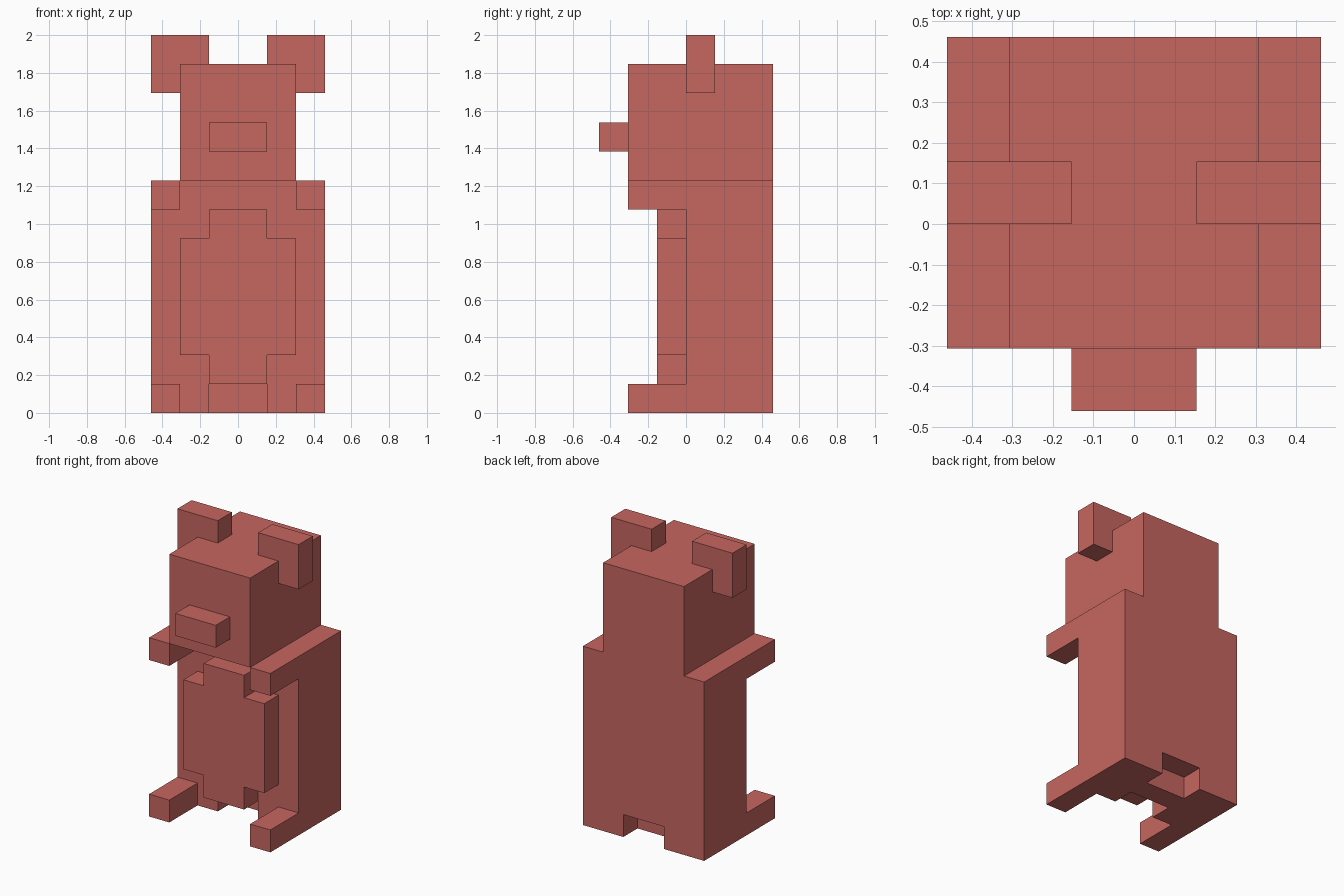
import bpy
import bmesh

if "Cube" in bpy.data.objects:
    bpy.data.objects.remove(bpy.data.objects["Cube"], do_unlink=True)

U = 2 / 13  # block size: the figure is 13 blocks tall

red = bpy.data.materials.new("soft red")
red.use_nodes = True
colour = (0.565, 0.133, 0.115, 1)
red.diffuse_color = colour
red.node_tree.nodes["Principled BSDF"].inputs["Base Color"].default_value = colour


def finish(name, bm):
    bmesh.ops.recalc_face_normals(bm, faces=bm.faces)
    mesh = bpy.data.meshes.new(name)
    bm.to_mesh(mesh)
    bm.free()
    mesh.materials.append(red)
    obj = bpy.data.objects.new(name, mesh)
    bpy.context.collection.objects.link(obj)
    return obj


def box(name, x, y, z):
    """Box spanning the given ranges, in blocks."""
    bm = bmesh.new()
    bmesh.ops.create_cube(bm, size=1)
    for v in bm.verts:
        v.co = [r[c > 0] * U for c, r in zip(v.co, (x, y, z))]
    return finish(name, bm)


def cut(target, x, y, z):
    """Remove a box-shaped region from the target."""
    cutter = box("cutter", x, y, z)
    cutter.hide_render = True
    mod = target.modifiers.new("cut", 'BOOLEAN')
    mod.operation = 'DIFFERENCE'
    mod.solver = 'EXACT'
    mod.object = cutter
    bpy.context.view_layer.objects.active = target
    bpy.ops.object.modifier_apply(modifier=mod.name)
    bpy.data.objects.remove(cutter, do_unlink=True)


# Body with arms and feet reaching forward from its sides
body = box("body_with_limbs", (-3, 3), (-2, 3), (0, 8))
cut(body, (-4, 4), (-3, 0), (1, 7))     # space between arms and feet
cut(body, (-2, 2), (-3, 0), (-1, 9))    # space between left and right limbs
cut(body, (-1, 1), (-3, 1), (-1, 1))    # front gap between legs
cut(body, (-1, 1), (2, 4), (-1, 1))     # back gap between legs

# Stepped belly plate
outline = [(1, 1), (1, 2), (2, 2), (2, 6), (1, 6), (1, 7)]
outline += [(-x, z) for x, z in reversed(outline)]
bm = bmesh.new()
face = bm.faces.new([bm.verts.new((x * U, -U, z * U)) for x, z in outline])
new = bmesh.ops.extrude_face_region(bm, geom=[face])["geom"]
bmesh.ops.translate(bm, vec=(0, U, 0),
                    verts=[g for g in new if isinstance(g, bmesh.types.BMVert)])
finish("belly", bm)

# Head, snout and ears
box("head", (-2, 2), (-2, 3), (8, 12))
box("snout", (-1, 1), (-3, -2), (9, 10))
box("left_ear", (1, 3), (0, 1), (11, 13))
box("right_ear", (-3, -1), (0, 1), (11, 13))
